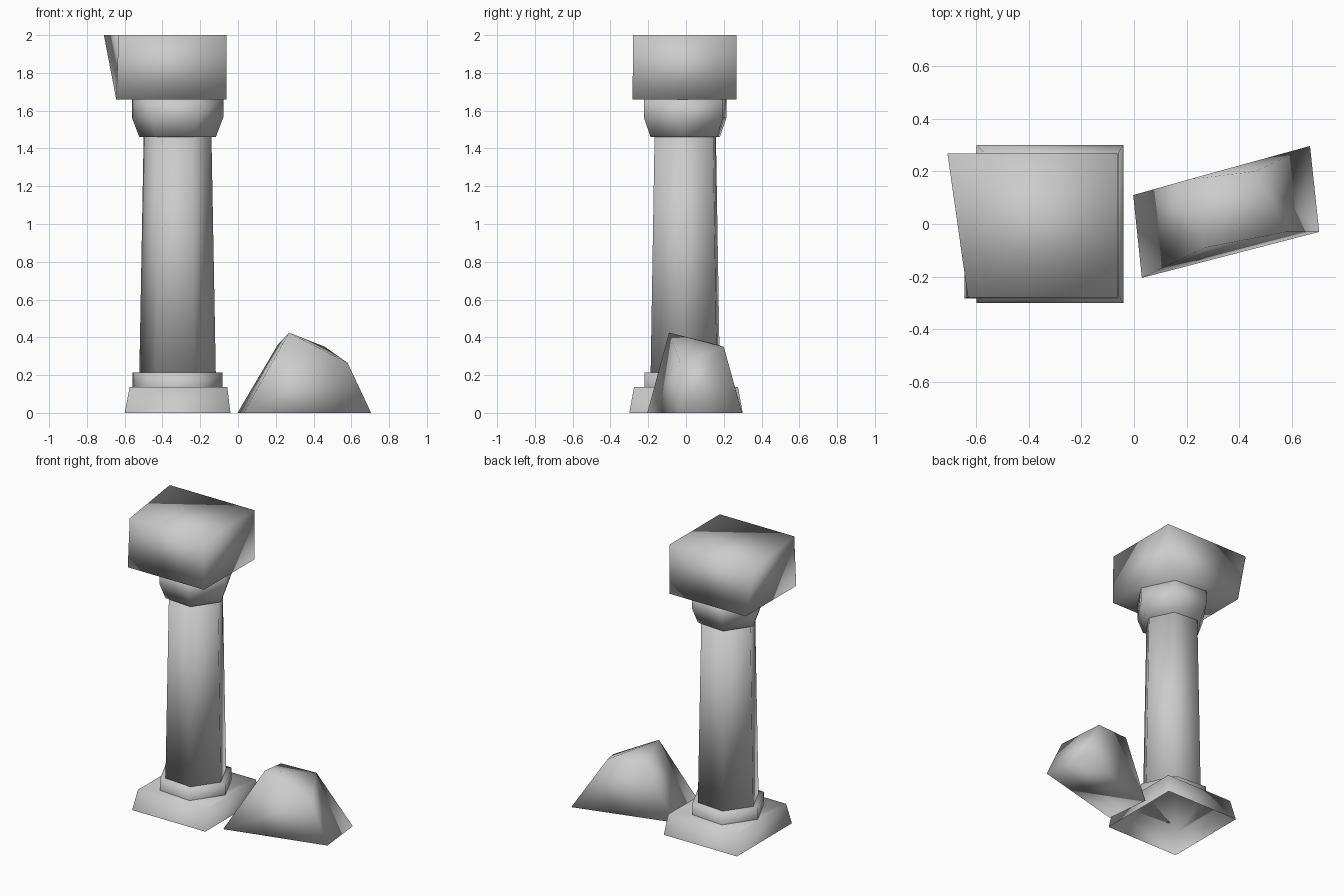
import bpy, bmesh, math

cube = bpy.data.objects.get("Cube")
if cube:
    bpy.data.objects.remove(cube, do_unlink=True)

# One plain stone colour
stone = bpy.data.materials.new("grey_stone")
stone.use_nodes = True
grey = (0.6, 0.6, 0.6, 1)
stone.diffuse_color = grey
stone.node_tree.nodes["Principled BSDF"].inputs["Base Color"].default_value = grey

CX, CY = -0.32, -0.004      # column axis
TURN = math.radians(-4.5)   # twist of the six-sided parts


def hexagon(r, z):
    return [(CX + r * math.cos(TURN + i * math.pi / 3),
             CY + r * math.sin(TURN + i * math.pi / 3), z) for i in range(6)]


def rectangle(x0, x1, y0, y1, z):
    return [(x0, y0, z), (x1, y0, z), (x1, y1, z), (x0, y1, z)]


def loft(name, loops, cap_bottom=True, cap_top=True):
    """Skin a stack of closed loops, bottom to top, as one smooth object."""
    bm = bmesh.new()
    rings = [[bm.verts.new(p) for p in loop] for loop in loops]
    edges = []
    for ring in rings:
        n = len(ring)
        edges.append([bm.edges.new((ring[i], ring[(i + 1) % n])) for i in range(n)])
    for low, high in zip(edges, edges[1:]):
        bmesh.ops.bridge_loops(bm, edges=low + high)
    if cap_bottom:
        bm.faces.new(rings[0][::-1])
    if cap_top:
        bm.faces.new(rings[-1])
    bmesh.ops.recalc_face_normals(bm, faces=bm.faces)
    for face in bm.faces:
        face.smooth = True
    mesh = bpy.data.meshes.new(name)
    bm.to_mesh(mesh)
    bm.free()
    mesh.materials.append(stone)
    obj = bpy.data.objects.new(name, mesh)
    bpy.context.collection.objects.link(obj)
    return obj


# Square plinth, hollow beneath, with a six-sided opening under the ring
loft("plinth", [rectangle(-0.60, -0.04, -0.30, 0.30, 0),
                rectangle(-0.573, -0.057, -0.275, 0.275, 0.137),
                hexagon(0.235, 0.137)], cap_bottom=False, cap_top=False)

# Six-sided collar at the foot of the shaft
loft("foot_ring", [hexagon(0.24, 0.137), hexagon(0.24, 0.215)], cap_bottom=False)

# Tapering shaft
loft("shaft", [hexagon(0.203, 0.213), hexagon(0.18, 1.465)])

# Flared capital
loft("capital", [hexagon(0.203, 1.46), hexagon(0.243, 1.565), hexagon(0.243, 1.665)])

# Top block with one back corner pulled outwards
block_top = rectangle(-0.632, -0.062, -0.28, 0.268, 2.0)
block_top[3] = (-0.71, 0.268, 2.0)
loft("top_block", [rectangle(-0.645, -0.062, -0.283, 0.268, 1.66), block_top])

# Fallen rock
loft("rock", [[(0.03, -0.205, 0), (0.705, -0.03, 0), (0.67, 0.297, 0), (-0.003, 0.11, 0)],
              [(0.27, -0.09, 0.425), (0.58, -0.03, 0.265),
               (0.46, 0.2, 0.35), (0.21, 0.17, 0.36)]])
